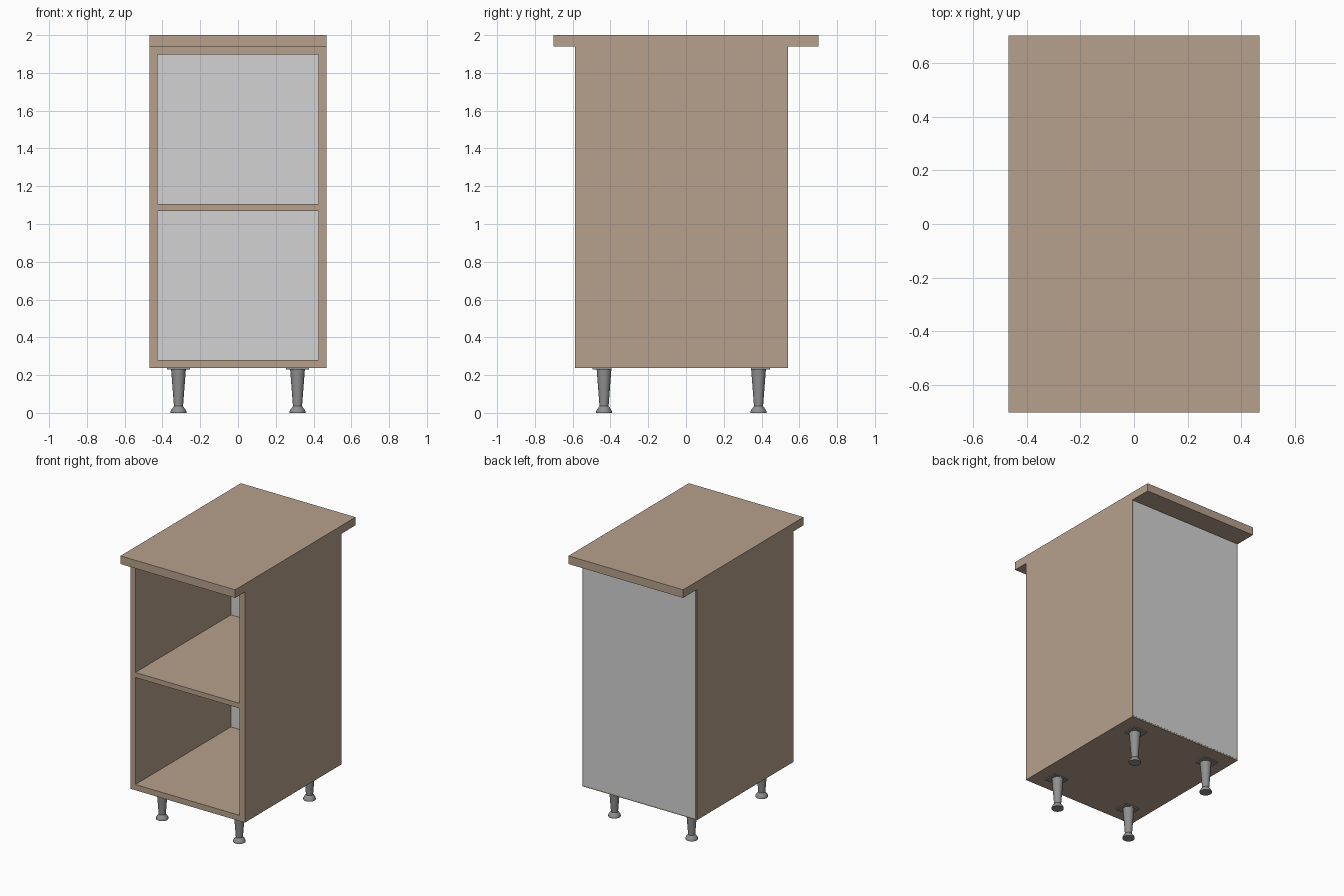
import bpy, bmesh, math

if "Cube" in bpy.data.objects:
    bpy.data.objects.remove(bpy.data.objects["Cube"])


def material(name, rgb):
    m = bpy.data.materials.new(name)
    m.diffuse_color = (*rgb, 1)
    m.use_nodes = True
    m.node_tree.nodes["Principled BSDF"].inputs["Base Color"].default_value = m.diffuse_color
    return m


WOOD = material("brown wood", (0.47, 0.355, 0.265))
PANEL = material("light grey panel", (0.65, 0.65, 0.65))
METAL = material("grey metal", (0.28, 0.28, 0.28))


def add_object(name, bm, mat):
    me = bpy.data.meshes.new(name)
    bm.to_mesh(me)
    bm.free()
    me.materials.append(mat)
    ob = bpy.data.objects.new(name, me)
    bpy.context.collection.objects.link(ob)
    return ob


def box(name, lo, hi, mat):
    bm = bmesh.new()
    bmesh.ops.create_cube(bm, size=1)
    for v in bm.verts:
        v.co = [(a + b) / 2 + c * (b - a) for a, b, c in zip(lo, hi, v.co)]
    return add_object(name, bm, mat)


def lathe(name, profile, x, y, mat, n=24):
    # closed surface of revolution from (radius, height) points
    bm = bmesh.new()
    rings = [[bm.verts.new((x + r * math.cos(2 * math.pi * i / n),
                            y + r * math.sin(2 * math.pi * i / n), z))
              for i in range(n)] for r, z in profile]
    for a, b in zip(rings, rings[1:]):
        for i in range(n):
            j = (i + 1) % n
            bm.faces.new((a[i], a[j], b[j], b[i]))
    bm.faces.new(rings[0][::-1])
    bm.faces.new(rings[-1])
    ob = add_object(name, bm, mat)
    bpy.ops.object.select_all(action='DESELECT')
    ob.select_set(True)
    bpy.context.view_layer.objects.active = ob
    bpy.ops.object.shade_smooth_by_angle(angle=math.radians(30))


W, T = 0.468, 0.042            # half width, board thickness
FRONT, BACK = -0.588, 0.54     # carcass depth
BOTTOM, TOP = 0.238, 1.94      # carcass height
IN = W - T

# worktop
box("worktop", (-W, -0.702, TOP), (W, 0.702, 2.0), WOOD)

# carcass boards
for side, s in (("left", -1), ("right", 1)):
    xs = sorted((s * IN, s * W))
    box(side + "_side", (xs[0], FRONT, BOTTOM), (xs[1], BACK, TOP), WOOD)
for name, z0, z1 in (("bottom_board", BOTTOM, BOTTOM + T),
                     ("middle_shelf", 1.07, 1.107),
                     ("top_board", TOP - T, TOP)):
    box(name, (-IN, FRONT, z0), (IN, BACK, z1), WOOD)

# back panel let into the rear edges
box("back_panel", (-W + 0.01, BACK - 0.014, BOTTOM + 0.01),
    (W - 0.01, BACK + 0.001, TOP - 0.002), PANEL)

# four turned legs with mounting plates and flared feet
for end, y, out in (("front", -0.434, -1), ("back", 0.384, 1)):
    for side, x in (("left", -0.315), ("right", 0.315)):
        name = f"{end}_{side}_"
        py = y + out * 0.01
        box(name + "plate", (x - 0.06, py - 0.05, BOTTOM - 0.008),
            (x + 0.06, py + 0.05, BOTTOM), METAL)
        lathe(name + "leg", [(0.024, 0.035), (0.039, BOTTOM - 0.008)], x, y, METAL)
        lathe(name + "foot", [(0.042, 0), (0.042, 0.008), (0.036, 0.02),
                              (0.022, 0.038)], x, y, METAL)
